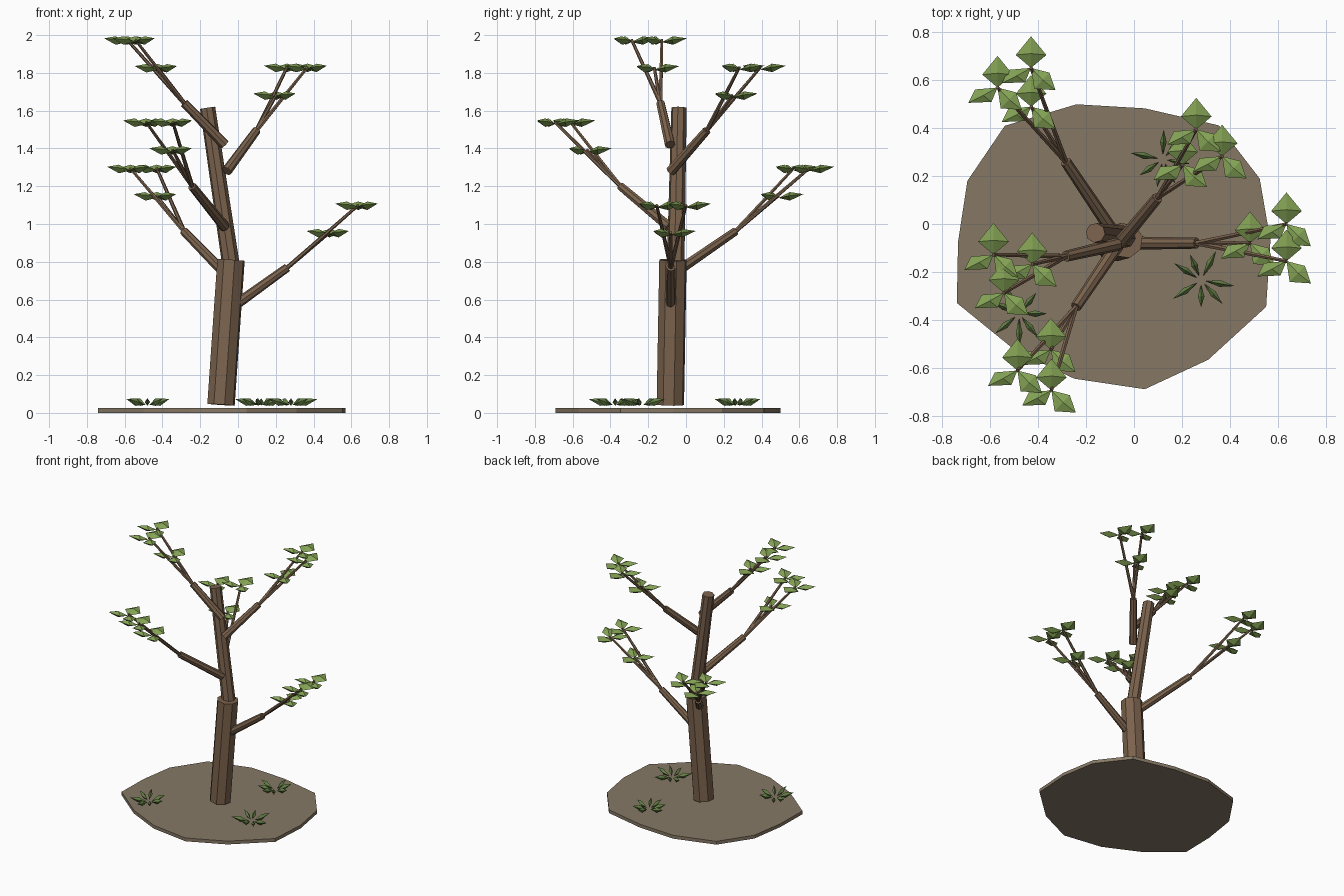
import bpy, bmesh, math, random
from mathutils import Vector

if "Cube" in bpy.data.objects:
    bpy.data.objects.remove(bpy.data.objects["Cube"])

random.seed(4)


def material(name, rgb):
    m = bpy.data.materials.new(name)
    m.diffuse_color = (*rgb, 1)
    m.use_nodes = True
    m.node_tree.nodes["Principled BSDF"].inputs["Base Color"].default_value = m.diffuse_color
    return m


BARK = material("bark", (0.20, 0.125, 0.075))
LEAF = material("leaf", (0.23, 0.36, 0.09))
GRASS = material("grass", (0.13, 0.22, 0.06))
SOIL = material("soil", (0.24, 0.19, 0.13))


def finish(bm, name, mat):
    bmesh.ops.recalc_face_normals(bm, faces=bm.faces)
    me = bpy.data.meshes.new(name)
    bm.to_mesh(me)
    bm.free()
    me.materials.append(mat)
    ob = bpy.data.objects.new(name, me)
    bpy.context.collection.objects.link(ob)
    return ob


def rod(name, a, b, r1, r2, sides=8):
    """Tapered flat-sided rod between two points."""
    a, b = Vector(a), Vector(b)
    bm = bmesh.new()
    bmesh.ops.create_cone(bm, cap_ends=True, segments=sides, radius1=r1, radius2=r2,
                          depth=(b - a).length)
    ob = finish(bm, name, BARK)
    ob.rotation_euler = (b - a).to_track_quat('Z', 'Y').to_euler()
    ob.location = (a + b) / 2
    return ob


def gem(bm, rim, up, down):
    """Closed leaf: four rim points with an apex above and below."""
    rim = [Vector(p) for p in rim]
    mid = sum(rim, Vector()) / 4
    vs = [bm.verts.new(p) for p in rim]
    top = bm.verts.new(mid + Vector((0, 0, up)))
    low = bm.verts.new(mid - Vector((0, 0, down)))
    for i in range(4):
        j = (i + 1) % 4
        bm.faces.new((vs[i], vs[j], top))
        bm.faces.new((vs[j], vs[i], low))


# ground slab
outline = [(-0.24, 0.5), (0.045, 0.483), (0.354, 0.412), (0.525, 0.19), (0.57, -0.07),
           (0.552, -0.346), (0.31, -0.567), (0.045, -0.69), (-0.25, -0.646), (-0.5, -0.525),
           (-0.74, -0.33), (-0.735, -0.075), (-0.696, 0.18), (-0.54, 0.41)]
bm = bmesh.new()
base = bm.faces.new([bm.verts.new((x, y, 0)) for x, y in outline])
ext = bmesh.ops.extrude_face_region(bm, geom=[base], use_keep_orig=True)
bmesh.ops.translate(bm, vec=(0, 0, 0.025),
                    verts=[g for g in ext["geom"] if isinstance(g, bmesh.types.BMVert)])
finish(bm, "ground", SOIL)

# trunk
rod("lower_trunk", (-0.09, -0.083, 0.043), (-0.037, -0.069, 0.81), 0.075, 0.075)
rod("upper_trunk", (-0.037, -0.055, 0.78), (-0.161, -0.037, 1.615), 0.047, 0.041)

# branches: start, fork point, three twig tips
branches = [
    ((-0.03, -0.08, 0.56), (0.262, -0.08, 0.77),
     [(0.637, 0.0, 1.10), (0.637, -0.155, 1.10), (0.485, -0.08, 0.955)]),
    ((-0.06, -0.08, 1.28), (0.098, 0.11, 1.495),
     [(0.26, 0.395, 1.83), (0.368, 0.283, 1.83), (0.203, 0.247, 1.683)]),
    ((-0.07, -0.085, 1.42), (-0.285, -0.135, 1.64),
     [(-0.587, -0.128, 1.975), (-0.543, -0.288, 1.975), (-0.425, -0.168, 1.828)]),
    ((-0.07, -0.09, 0.985), (-0.243, -0.347, 1.20),
     [(-0.487, -0.612, 1.54), (-0.345, -0.695, 1.54), (-0.347, -0.525, 1.393)]),
    ((-0.07, -0.06, 0.74), (-0.285, 0.26, 0.96),
     [(-0.57, 0.57, 1.295), (-0.43, 0.652, 1.295), (-0.43, 0.49, 1.15)]),
]
# leaf outlines in a cluster, seen from above: base, side, tip, side
cluster = [
    [(0, 0), (-0.064, 0.054), (0, 0.132), (0.064, 0.054)],
    [(0, 0), (-0.094, -0.008), (-0.122, -0.064), (-0.025, -0.06)],
    [(0, 0), (0.077, -0.02), (0.102, -0.093), (0.013, -0.087)],
]
leaves = bmesh.new()
for i, (start, fork, tips) in enumerate(branches):
    rod(f"branch_{i + 1}", start, fork, 0.028, 0.023)
    for k, tip in enumerate(tips):
        rod(f"twig_{i + 1}_{k + 1}", fork, tip, 0.012, 0.008, 6)
        for pts in cluster:
            lift = (-0.012, 0, 0.008, 0)
            gem(leaves, [Vector(tip) + Vector((x, y, z)) for (x, y), z in zip(pts, lift)],
                0.02, 0.025)
finish(leaves, "leaves", LEAF)

# grass tufts
for n, (cx, cy) in enumerate([(0.12, 0.27), (0.28, -0.235), (-0.48, -0.375)]):
    bm = bmesh.new()
    for k in range(7):
        a = k * math.tau / 7 + random.uniform(-0.3, 0.3)
        d, s = Vector((math.cos(a), math.sin(a), 0)), Vector((-math.sin(a), math.cos(a), 0))
        c = Vector((cx, cy, 0))
        r = random.uniform(0.11, 0.145)
        m = c + d * (r + 0.02) / 2 + Vector((0, 0, 0.057))
        gem(bm, [c + d * 0.02 + Vector((0, 0, 0.043)), m + s * 0.014,
                 c + d * r + Vector((0, 0, 0.073)), m - s * 0.014], 0.02, 0.02)
    finish(bm, f"grass_tuft_{n + 1}", GRASS)
